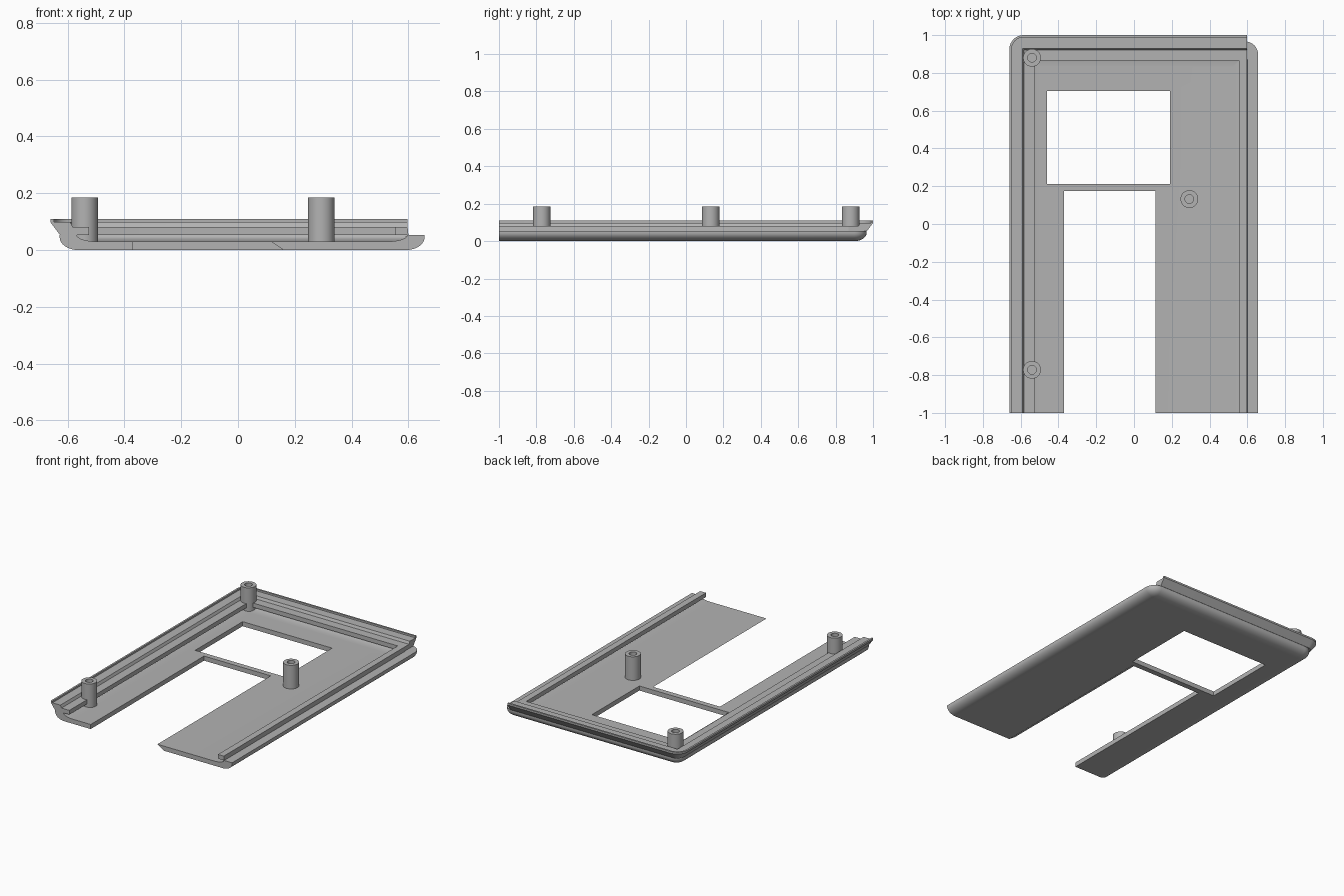
import bpy, bmesh, math

if "Cube" in bpy.data.objects:
    bpy.data.objects.remove(bpy.data.objects["Cube"])

grey = bpy.data.materials.new("plain grey")
grey.diffuse_color = (0.45, 0.45, 0.45, 1)
grey.use_nodes = True
grey.node_tree.nodes["Principled BSDF"].inputs["Base Color"].default_value = grey.diffuse_color
FRONT = -1.0


def make(name, bm, smooth=True):
    bmesh.ops.recalc_face_normals(bm, faces=bm.faces)
    me = bpy.data.meshes.new(name)
    bm.to_mesh(me)
    bm.free()
    ob = bpy.data.objects.new(name, me)
    bpy.context.collection.objects.link(ob)
    me.materials.append(grey)
    bpy.ops.object.select_all(action='DESELECT')
    ob.select_set(True)
    bpy.context.view_layer.objects.active = ob
    if smooth:
        bpy.ops.object.shade_smooth_by_angle(angle=math.radians(30))
    return ob


def corner(cx, cy, r, start, n=8):
    """Quarter arc running clockwise from the start angle."""
    return [(cx + r * math.cos(start - math.pi / 2 * i / n),
             cy + r * math.sin(start - math.pi / 2 * i / n)) for i in range(n + 1)]


def left_back(left, back, r, d, end):
    """Path up the left side, round the corner and along the back."""
    q = max(r - d, 0.004)
    x, y = left + d, back - d
    return [(x, FRONT)] + corner(x + q, y - q, q, math.pi) + [(end, y)]


def u_path(left, right, back, r, d):
    """Path up the left side, across the back and down the right side."""
    q = max(r - d, 0.004)
    x = right - d
    return (left_back(left, back, r, d, 0)[:-1]
            + corner(x - q, back - d - q, q, math.pi / 2) + [(x, FRONT)])


def loft(bm, paths, closed):
    rings = [[bm.verts.new(p) for p in path] for path in paths]
    count = len(rings)
    for i in range(count if closed else count - 1):
        a, b = rings[i], rings[(i + 1) % count]
        for j in range(len(a) - 1):
            bm.faces.new((a[j], a[j + 1], b[j + 1], b[j]))
    return rings


def prism(name, outline, y0, y1):
    """Extrude an x-z outline along y."""
    bm = bmesh.new()
    f = bm.faces.new([bm.verts.new((x, y0, z)) for x, z in outline])
    res = bmesh.ops.extrude_face_region(bm, geom=[f])
    bmesh.ops.translate(bm, vec=(0, y1 - y0, 0),
                        verts=[v for v in res['geom'] if isinstance(v, bmesh.types.BMVert)])
    return make(name, bm, False)


# Tray: rounded outer underside, low rim, hollow inside, open front
R = 0.065
section = [(R - R * math.sin(a), 0.045 - 0.045 * math.cos(a))
           for a in [math.pi / 2 * i / 8 for i in range(9)]]
section += [(0, 0.053), (0.06, 0.053)]
section += [(0.06 + 0.07 * (1 - math.cos(a)), 0.053 - 0.023 * math.sin(a))
            for a in [math.pi / 2 * i / 6 for i in range(1, 7)]]
bm = bmesh.new()
rings = loft(bm, [[(x, y, z) for x, y in u_path(-0.628, 0.657, 0.966, 0.068, d)]
                  for d, z in section], False)
bm.faces.new(rings[0])
bm.faces.new(rings[-1])
bm.faces.new([r[0] for r in rings] + [r[-1] for r in reversed(rings)])
tray = make("tray", bm, False)

# Openings: square window and long front slot with one bevelled side
window = prism("window_cutter", [(-0.46, -0.02), (0.19, -0.02), (0.19, 0.04), (-0.46, 0.04)],
               0.212, 0.705)
slot = prism("slot_cutter", [(-0.37, -0.02), (0.19, -0.02), (0.10, 0.04), (-0.37, 0.04)],
             -1.1, 0.176)
bpy.context.view_layer.objects.active = tray
for cutter in (window, slot):
    mod = tray.modifiers.new("cut", 'BOOLEAN')
    mod.operation, mod.solver, mod.object = 'DIFFERENCE', 'EXACT', cutter
    bpy.ops.object.modifier_apply(modifier=mod.name)
    bpy.data.objects.remove(cutter)
bpy.ops.object.select_all(action='DESELECT')
tray.select_set(True)
bpy.ops.object.shade_smooth_by_angle(angle=math.radians(30))

# Stepped lip with inner ledge along the left and back
steps = [(0, 0.109), (0, 0.097), (0.033, 0.053), (0.135, 0.053), (0.135, 0.081),
         (0.078, 0.081), (0.070, 0.098), (0.012, 0.098), (0.012, 0.109)]
bm = bmesh.new()
rings = loft(bm, [[(x, y, z) for x, y in left_back(-0.66, 1.0, 0.075, d, 0.597)]
                  for d, z in steps], True)
bm.faces.new([r[0] for r in rings])
bm.faces.new([r[-1] for r in rings])
make("stepped_lip", bm)

# Rail along the right side
prism("right_rail", [(0.555, 0.053), (0.6, 0.053), (0.597, 0.081), (0.555, 0.081)], FRONT, 0.87)

# Hollow screw posts
N = 32
for k, (px, py) in enumerate([(-0.54, 0.88), (-0.54, -0.772), (0.293, 0.132)]):
    bm = bmesh.new()
    circles = [[bm.verts.new((px + r * math.cos(2 * math.pi * i / N),
                              py + r * math.sin(2 * math.pi * i / N), z)) for i in range(N)]
               for r, z in [(0.047, 0.028), (0.047, 0.185), (0.023, 0.185), (0.023, 0.09)]]
    for a, b in zip(circles, circles[1:]):
        for i in range(N):
            j = (i + 1) % N
            bm.faces.new((a[i], a[j], b[j], b[i]))
    bm.faces.new(circles[0])
    bm.faces.new(circles[-1])
    make(f"screw_post_{k + 1}", bm)
